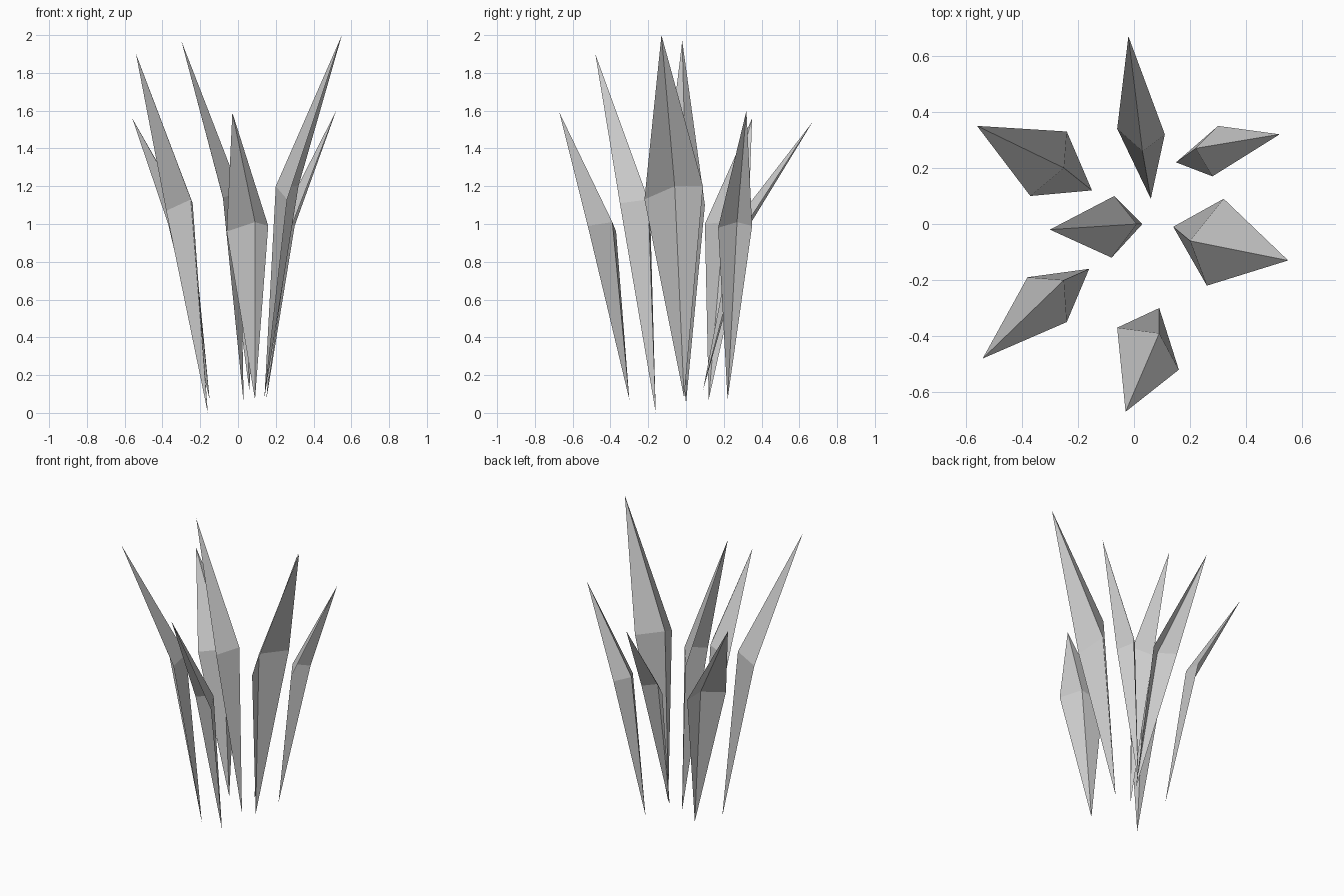
import bpy
import bmesh

# Remove the default object
default_object = bpy.data.objects.get("Cube")
if default_object:
    bpy.data.objects.remove(default_object, do_unlink=True)

# One plain grey for the whole tuft
grey = bpy.data.materials.new("plain_grey")
grey.use_nodes = True
grey_value = (0.6, 0.6, 0.6, 1)
grey.diffuse_color = grey_value
grey.node_tree.nodes["Principled BSDF"].inputs["Base Color"].default_value = grey_value


def make_blade(name, root, fold, edge_one, edge_two, tip):
    """Open, folded leaf: two flat halves meeting on a crease, bent at the middle."""
    mesh = bpy.data.meshes.new(name)
    blade = bpy.data.objects.new(name, mesh)
    bpy.context.collection.objects.link(blade)
    bm = bmesh.new()
    root, fold, edge_one, edge_two, tip = [
        bm.verts.new(point) for point in (root, fold, edge_one, edge_two, tip)
    ]
    # Each half has one lower and one upper triangle, wound to face the crease side
    for first, second in ((edge_one, fold), (fold, edge_two)):
        bm.faces.new((root, first, second))
        bm.faces.new((second, first, tip))
    bmesh.ops.recalc_face_normals(bm, faces=bm.faces[:])
    # Turn the leaf so its crease side is the front
    bm.normal_update()
    outward = tip.co - root.co
    if sum((face.normal.xy.dot(outward.xy) for face in bm.faces)) > 0:
        bmesh.ops.reverse_faces(bm, faces=bm.faces[:])
    bm.to_mesh(mesh)
    bm.free()
    mesh.materials.append(grey)
    return blade


# Leaves around the tuft: root, crease bend, two side corners, tip
make_blade("right_tall_blade", (.14, -.01, .08), (.2, -.06, 1.2),
           (.32, .09, 1.2), (.26, -.22, 1.13), (.55, -.13, 2))
make_blade("back_right_blade", (.15, .22, .07), (.22, .27, 1.01),
           (.3, .35, .99), (.28, .17, .98), (.52, .32, 1.6))
make_blade("back_blade", (.06, .09, .12), (.03, .26, 1.01),
           (-.06, .34, 1), (.11, .32, 1), (-.02, .67, 1.54))
make_blade("back_left_blade", (-.15, .12, .07), (-.25, .2, 1.01),
           (-.24, .33, 1), (-.37, .1, 1), (-.56, .35, 1.56))
make_blade("front_left_blade", (-.16, -.16, 0), (-.25, -.2, 1.13),
           (-.38, -.19, 1.07), (-.24, -.35, 1.11), (-.54, -.48, 1.9))
make_blade("front_blade", (.09, -.3, .07), (.09, -.39, 1.01),
           (-.06, -.37, .96), (.16, -.52, .99), (-.03, -.67, 1.59))
make_blade("middle_blade", (.03, 0, .05), (.01, 0, 1.17),
           (-.07, .1, 1.1), (-.08, -.12, 1.14), (-.3, -.02, 1.97))
